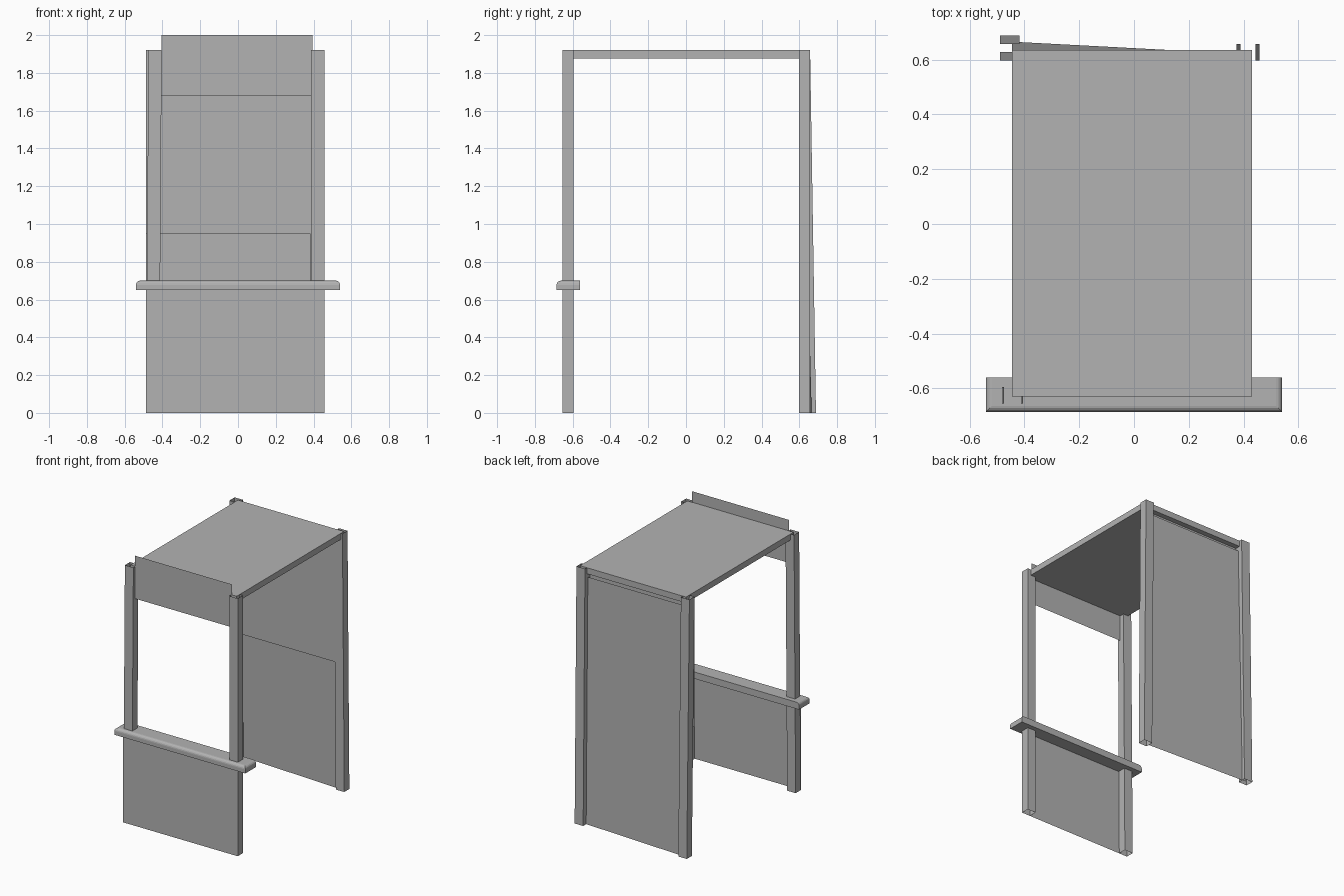
import bpy, bmesh

if "Cube" in bpy.data.objects:
    bpy.data.objects.remove(bpy.data.objects["Cube"])

mat = bpy.data.materials.new("plain_grey")
mat.diffuse_color = (0.45, 0.45, 0.45, 1)
mat.use_nodes = True
mat.node_tree.nodes["Principled BSDF"].inputs["Base Color"].default_value = mat.diffuse_color


def add(name, bm):
    me = bpy.data.meshes.new(name)
    bm.to_mesh(me)
    bm.free()
    me.materials.append(mat)
    ob = bpy.data.objects.new(name, me)
    bpy.context.collection.objects.link(ob)
    return ob


def box(x0, x1, y0, y1, z0, z1):
    bm = bmesh.new()
    bmesh.ops.create_cube(bm, size=1)
    for v in bm.verts:
        v.co.x = x0 if v.co.x < 0 else x1
        v.co.y = y0 if v.co.y < 0 else y1
        v.co.z = z0 if v.co.z < 0 else z1
    bm.normal_update()
    return bm


def post(name, x, y, foot_dx=0, foot_dy=0):
    # open-ended square tube whose foot may be shifted so it leans a little
    bm = box(x, x + 0.07, y, y + 0.06, 0, 1.92)
    bmesh.ops.delete(bm, geom=[f for f in bm.faces if abs(f.normal.z) > 0.9],
                     context='FACES_ONLY')
    for v in bm.verts:
        if v.co.z < 0.1:
            v.co.x += foot_dx
            v.co.y += foot_dy
    add(name, bm)


def sheet(name, x0, x1, y, z0, z1, corner_dy=0):
    # single flat sheet; corner_dy pulls the lower left corner backwards
    bm = bmesh.new()
    bm.faces.new([bm.verts.new(p) for p in (
        (x0, y + corner_dy, z0), (x1, y, z0), (x1, y, z1), (x0, y, z1))])
    add(name, bm)


# Four posts
post("front_left_post", -0.474, -0.655, foot_dx=-0.013)
post("front_right_post", 0.387, -0.655)
post("back_left_post", -0.488, 0.597, foot_dy=0.031)
post("back_right_post", 0.373, 0.597, foot_dx=0.015)

# Roof slab
add("roof", box(-0.445, 0.43, -0.63, 0.635, 1.875, 1.92))

# Wall sheets and sign board
sheet("front_lower_panel", -0.487, 0.457, -0.656, 0, 0.66)
sheet("back_upper_panel", -0.487, 0.442, 0.596, 0.95, 1.88)
sheet("back_panel", -0.445, 0.388, 0.621, 0, 1.845, corner_dy=0.044)
sheet("sign_board", -0.405, 0.394, -0.633, 1.68, 2.0)

# Counter with rounded top edges at the front and both ends
bm = box(-0.54, 0.54, -0.685, -0.56, 0.65, 0.70)
edges = []
for e in bm.edges:
    m = (e.verts[0].co + e.verts[1].co) / 2
    if m.z > 0.69 and m.y < -0.57:
        edges.append(e)
bmesh.ops.bevel(bm, geom=edges, offset=0.022, segments=4, profile=0.5,
                affect='EDGES')
add("counter", bm)
